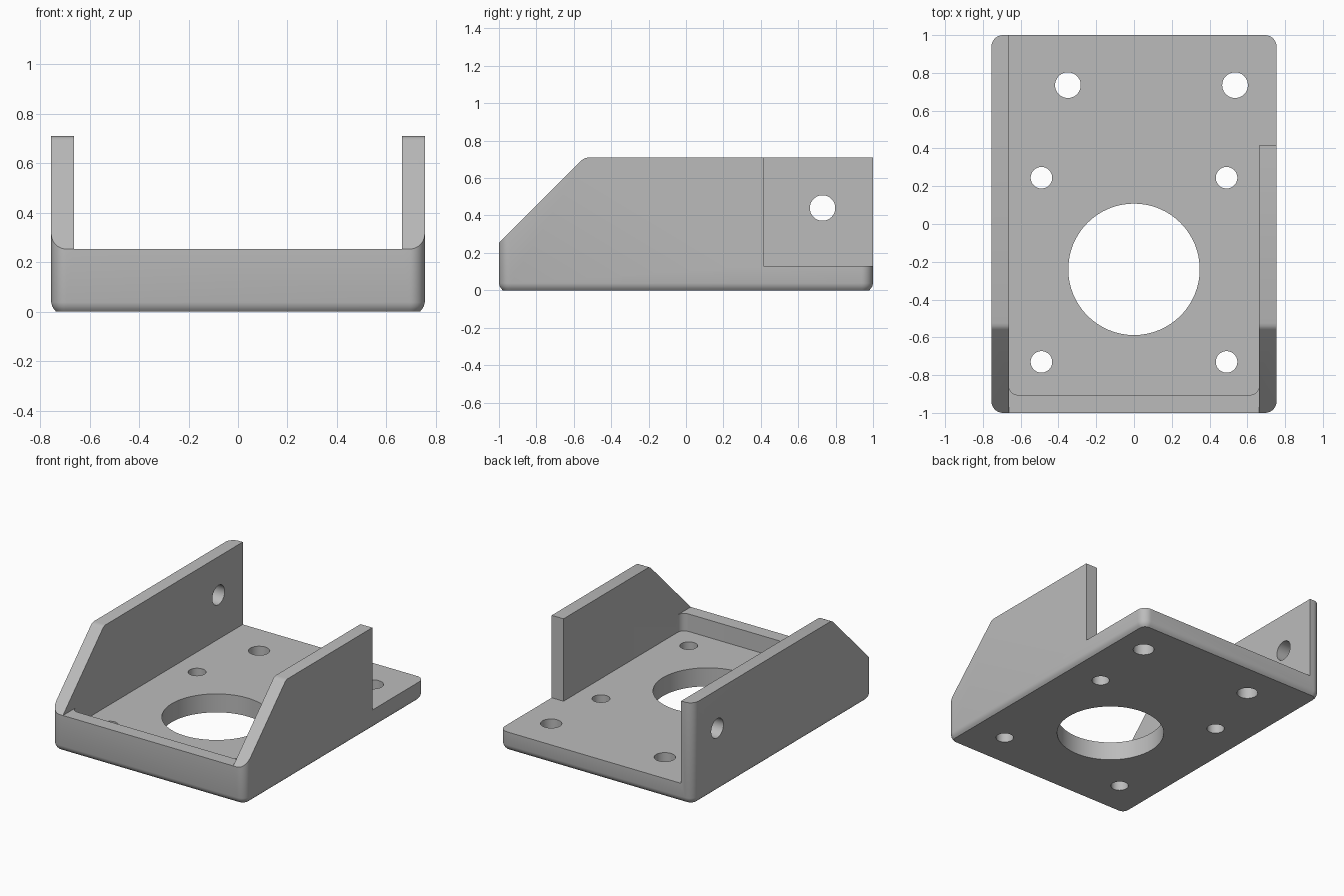
import bpy, bmesh, math
from mathutils import Matrix

cube = bpy.data.objects.get("Cube")
if cube:
    bpy.data.objects.remove(cube, do_unlink=True)

HW, WALL, FLOOR, LIP, TOP = 0.755, 0.663, 0.13, 0.253, 0.71

mat = bpy.data.materials.new("plain grey")
mat.use_nodes = True
grey = (0.5, 0.5, 0.5, 1)
mat.diffuse_color = grey
mat.node_tree.nodes["Principled BSDF"].inputs["Base Color"].default_value = grey


def rounded_rect(x, y0, y1, r, steps=10):
    """Outline of a rectangle from -x to x and y0 to y1, with round corners."""
    pts = []
    corners = [(x - r, y1 - r), (r - x, y1 - r), (r - x, y0 + r), (x - r, y0 + r)]
    for i, (cx, cy) in enumerate(corners):
        for s in range(steps + 1):
            a = math.pi / 2 * (i + s / steps)
            pts.append((cx + r * math.cos(a), cy + r * math.sin(a)))
    return pts


def loft(name, rings):
    """Closed solid skinned through rings of equal point count."""
    bm = bmesh.new()
    loops = [[bm.verts.new(p) for p in ring] for ring in rings]
    n = len(loops[0])
    for a, b in zip(loops, loops[1:]):
        for i in range(n):
            j = (i + 1) % n
            bm.faces.new((a[i], a[j], b[j], b[i]))
    bm.faces.new(loops[0][::-1])
    bm.faces.new(loops[-1])
    bmesh.ops.recalc_face_normals(bm, faces=bm.faces)
    return make(name, bm)


def make(name, bm):
    me = bpy.data.meshes.new(name)
    bm.to_mesh(me)
    bm.free()
    me.materials.append(mat)
    ob = bpy.data.objects.new(name, me)
    bpy.context.collection.objects.link(ob)
    return ob


def box(name, x0, x1, y0, y1, z0, z1):
    outline = [(x0, y0), (x1, y0), (x1, y1), (x0, y1)]
    return loft(name, [[(x, y, z) for x, y in outline] for z in (z0, z1)])


def drill(name, centre, r, depth, axis="Z"):
    bm = bmesh.new()
    rot = Matrix.Rotation(math.pi / 2, 4, "Y") if axis == "X" else Matrix()
    bmesh.ops.create_cone(bm, cap_ends=True, segments=64, radius1=r, radius2=r,
                          depth=depth, matrix=Matrix.Translation(centre) @ rot)
    return make(name, bm)


# Solid block with round upright corners and an eased bottom edge
block_rings = []
for z, inset in ((0, 0.02), (0.01, 0.011), (0.022, 0.004), (0.038, 0), (TOP, 0)):
    outline = rounded_rect(HW - inset, inset - 1, 1 - inset, 0.062 - inset)
    block_rings.append([(x, y, z) for x, y in outline])
bracket = loft("bracket", block_rings)

# Channel between the side walls, open at the back
channel = rounded_rect(WALL, -0.905, 1.3, 0.05)
cutters = [loft("channel_cutter", [[(x, y, z) for x, y in channel] for z in (FLOOR, 1)])]

# Low front lip and shortened left wall
cutters.append(box("lip_cutter", -WALL, WALL, -1.2, -0.8, LIP, 1.1))
cutters.append(box("left_wall_cutter", 0.6, 1, 0.415, 1.2, FLOOR, 1.2))

# Sloped front ends of the walls, with a softened crest
slope = [(-1.2, LIP - 0.2), (-0.559, 0.694), (-0.551, 0.701), (-0.541, 0.706),
         (-0.525, TOP), (-0.525, 1.3), (-1.2, 1.3)]
cutters.append(loft("slope_cutter", [[(x, y, z) for y, z in slope] for x in (-1, 1)]))

# Large centre bore, mounting holes and the cross hole in the right wall
holes = [(0, -0.24, 0.348), (-0.35, 0.735, 0.068), (0.535, 0.735, 0.068)]
holes += [(x, y, 0.057) for x in (-0.49, 0.49) for y in (0.245, -0.73)]
for x, y, r in holes:
    cutters.append(drill("hole_cutter", (x, y, 0), r, 0.6))
cutters.append(drill("cross_hole_cutter", (-0.71, 0.73, 0.44), 0.068, 0.4, "X"))

# Cut everything and keep the finished mesh
for c in cutters:
    c.hide_render = True
    mod = bracket.modifiers.new(c.name, "BOOLEAN")
    mod.operation = "DIFFERENCE"
    mod.solver = "EXACT"
    mod.object = c
bpy.context.view_layer.update()
graph = bpy.context.evaluated_depsgraph_get()
finished = bpy.data.meshes.new_from_object(bracket.evaluated_get(graph))
bracket.modifiers.clear()
bracket.data = finished
for c in cutters:
    bpy.data.objects.remove(c, do_unlink=True)

# Smooth curved surfaces, keeping hard edges crisp
bpy.ops.object.select_all(action="DESELECT")
bracket.select_set(True)
bpy.context.view_layer.objects.active = bracket
bpy.ops.object.shade_smooth_by_angle(angle=math.radians(28))
